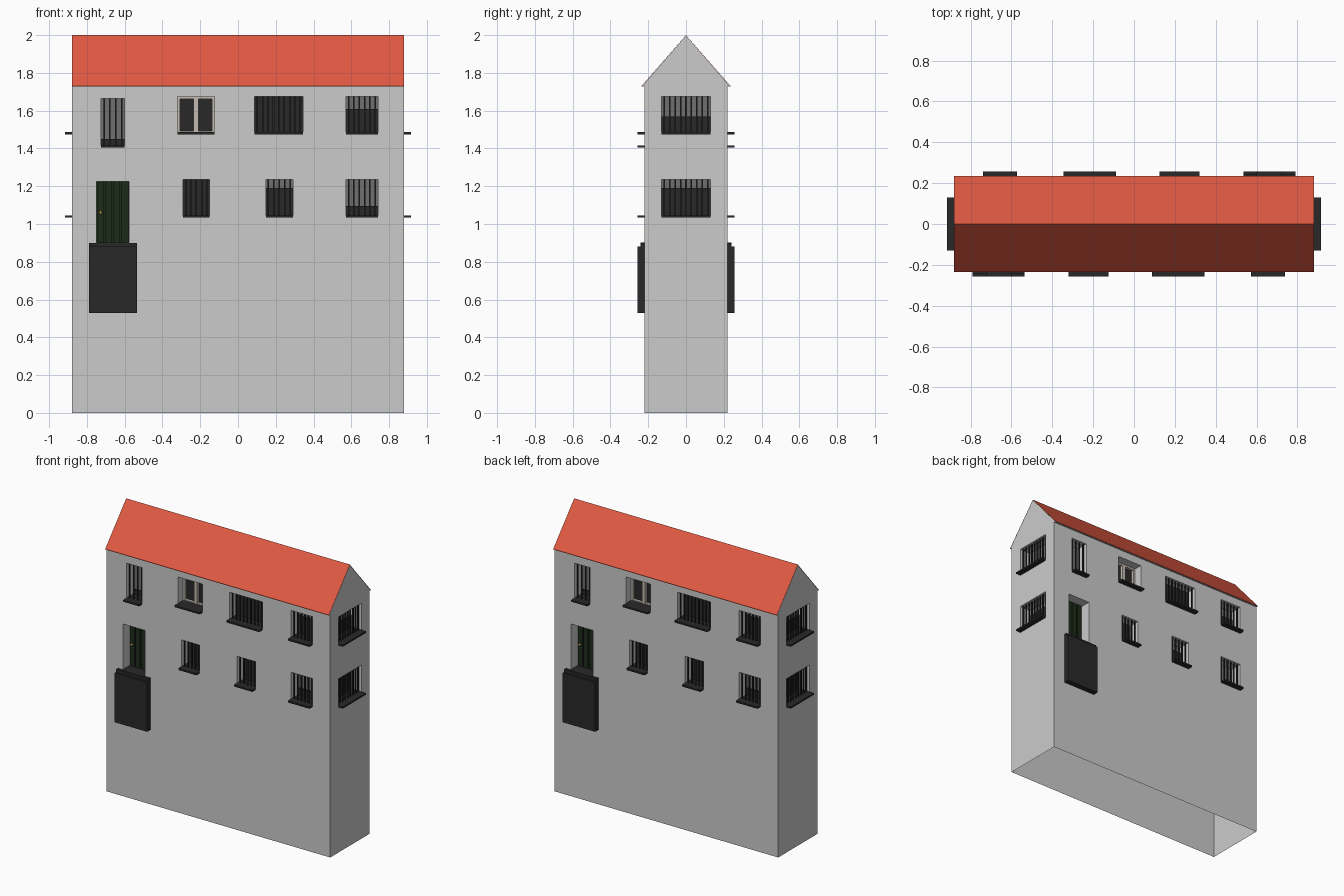
import bpy, bmesh, math
from mathutils import Matrix, Vector

if "Cube" in bpy.data.objects:
    bpy.data.objects.remove(bpy.data.objects["Cube"])

L, W, EAVE, DEPTH = 0.88, 0.22, 1.73, 0.09


def material(name, rgb):
    m = bpy.data.materials.new(name)
    m.diffuse_color = (*rgb, 1)
    m.use_nodes = True
    m.node_tree.nodes["Principled BSDF"].inputs["Base Color"].default_value = m.diffuse_color
    return m


RED = material("roof_red", (0.75, 0.1, 0.055))
DARK = material("dark_iron", (0.022, 0.022, 0.022))
GLASS = material("glass_grey", (0.16, 0.16, 0.16))
GREEN = material("door_green", (0.012, 0.025, 0.01))
FRAME = material("frame_beige", (0.55, 0.5, 0.45))
BRASS = material("brass", (0.6, 0.42, 0.08))


def finish(bm, name, mat=None):
    bmesh.ops.recalc_face_normals(bm, faces=bm.faces)
    me = bpy.data.meshes.new(name)
    bm.to_mesh(me)
    bm.free()
    ob = bpy.data.objects.new(name, me)
    bpy.context.collection.objects.link(ob)
    if mat:
        me.materials.append(mat)
    return ob


def extrude_profile(pts):
    bm = bmesh.new()
    f = bm.faces.new([bm.verts.new((-L, y, z)) for y, z in pts])
    r = bmesh.ops.extrude_face_region(bm, geom=[f])
    verts = [v for v in r["geom"] if isinstance(v, bmesh.types.BMVert)]
    bmesh.ops.translate(bm, verts=verts, vec=(2 * L, 0, 0))
    return bm


# Every facade part is a box in wall coordinates: u along wall, d outward, z up
parts = {}
side = (0, W)   # current facade: angle, distance of wall from centre


def box(part, u0, u1, d0, d1, z0, z1):
    bm = parts.setdefault(part, bmesh.new())
    angle, off = side
    m = (Matrix.Rotation(angle, 4, 'Z')
         @ Matrix.Translation(((u0 + u1) / 2, -off - (d0 + d1) / 2, (z0 + z1) / 2))
         @ Matrix.Diagonal((u1 - u0, d1 - d0, z1 - z0, 1)))
    bmesh.ops.create_cube(bm, size=1, matrix=m)


def opening(u0, u1, z0, z1):
    box("opening_cutter", u0, u1, -DEPTH, 0.03, z0, z1)


def sill(u0, u1, z0):
    box("window_sills", u0, u1, -DEPTH + 0.005, 0.036, z0 - 0.006, z0 + 0.006)


def barred_window(u0, u1, z0, z1, blind_top):
    opening(u0, u1, z0, z1)
    sill(u0, u1, z0)
    box("window_panes", u0, u1, -DEPTH - 0.004, -DEPTH + 0.004, z0, z1)
    box("window_blinds", u0, u1, -DEPTH, -DEPTH + 0.012, z0, blind_top)
    n = max(4, round((u1 - u0) / 0.03))
    for i in range(n):
        u = u0 + (u1 - u0) * (i + 0.5) / n
        box("window_bars", u - 0.004, u + 0.004, -0.02, -0.012, z0, z1)


def framed_window(u0, u1, z0, z1):
    opening(u0, u1, z0, z1)
    sill(u0, u1, z0)
    box("window_blinds", u0, u1, -DEPTH, -DEPTH + 0.01, z0, z1)
    t, d0, d1, mid = 0.013, -DEPTH, -DEPTH + 0.03, (u0 + u1) / 2
    for a, b in ((u0, u0 + t), (mid - t, mid + t), (u1 - t, u1)):
        box("window_frames", a, b, d0, d1, z0, z1)
    for a, b in ((z0, z0 + t), (z1 - t, z1)):
        box("window_frames", u0, u1, d0, d1, a, b)


def doorway(u0, u1, z0, z1):
    opening(u0, u1, z0, z1)
    box("doors", u0, u1, -DEPTH, -DEPTH + 0.012, z0, z1)
    n, w = 4, (u1 - u0) / 4
    for i in range(n):      # raised planks
        box("doors", u0 + i * w + 0.004, u0 + (i + 1) * w - 0.004,
            -DEPTH, -DEPTH + 0.02, z0, z1)
    # balcony in front: floor inside the opening, upright and lower front slab
    box("balconies", u0, u1, -DEPTH, 0.02, z0 - 0.01, z0 + 0.003)
    box("balconies", -0.79, -0.535, -0.005, 0.022, 0.53, 0.9)
    box("balconies", -0.79, -0.535, 0.02, 0.038, 0.53, 0.88)
    # knob
    bm = parts.setdefault("door_knobs", bmesh.new())
    m = (Matrix.Rotation(side[0], 4, 'Z')
         @ Matrix.Translation((u0 + 0.022, -W + DEPTH - 0.028, 1.06)))
    bmesh.ops.create_uvsphere(bm, u_segments=12, v_segments=8, radius=0.009, matrix=m)


# Front and back facades are the same, turned half round
for angle in (0, math.pi):
    side = (angle, W)
    barred_window(-0.725, -0.6, 1.41, 1.665, 1.45)
    framed_window(-0.32, -0.125, 1.48, 1.675)
    barred_window(0.088, 0.345, 1.48, 1.675, 1.675)
    barred_window(0.572, 0.74, 1.48, 1.675, 1.61)
    doorway(-0.75, -0.577, 0.9, 1.225)
    barred_window(-0.29, -0.15, 1.04, 1.235, 1.235)
    barred_window(0.147, 0.29, 1.04, 1.235, 1.19)
    barred_window(0.572, 0.74, 1.04, 1.235, 1.095)

# Gable ends
for angle in (math.pi / 2, -math.pi / 2):
    side = (angle, L)
    barred_window(-0.13, 0.13, 1.04, 1.235, 1.19)
    barred_window(-0.13, 0.13, 1.48, 1.675, 1.57)

mats = {"window_sills": DARK, "window_blinds": DARK, "window_bars": DARK,
        "window_panes": GLASS, "window_frames": FRAME, "doors": GREEN,
        "balconies": DARK, "door_knobs": BRASS, "opening_cutter": None}
obs = {name: finish(bm, name, mats[name]) for name, bm in parts.items()}

# House walls: gabled prism, recesses cut out, open underneath
walls = finish(extrude_profile([(-W, 0), (W, 0), (W, EAVE), (0.234, EAVE - 0.003),
                                (0, 1.997), (-0.234, EAVE - 0.003), (-W, EAVE)]), "walls")
mod = walls.modifiers.new("recesses", 'BOOLEAN')
mod.operation, mod.solver, mod.object = 'DIFFERENCE', 'EXACT', obs["opening_cutter"]
deps = bpy.context.evaluated_depsgraph_get()
cut = bpy.data.meshes.new_from_object(walls.evaluated_get(deps))
walls.modifiers.clear()
walls.data = cut
bm = bmesh.new()
bm.from_mesh(cut)
bottom = [f for f in bm.faces if f.calc_center_median().z < 0.001]
bmesh.ops.delete(bm, geom=bottom, context='FACES')
bm.to_mesh(cut)
bm.free()
bpy.data.objects.remove(obs["opening_cutter"])

# Roof: thin pitched skin over the gables
finish(extrude_profile([(-0.236, EAVE - 0.003), (0, 1.998), (0.236, EAVE - 0.003),
                        (0.236, EAVE), (0, 2.0), (-0.236, EAVE)]), "roof", RED)
